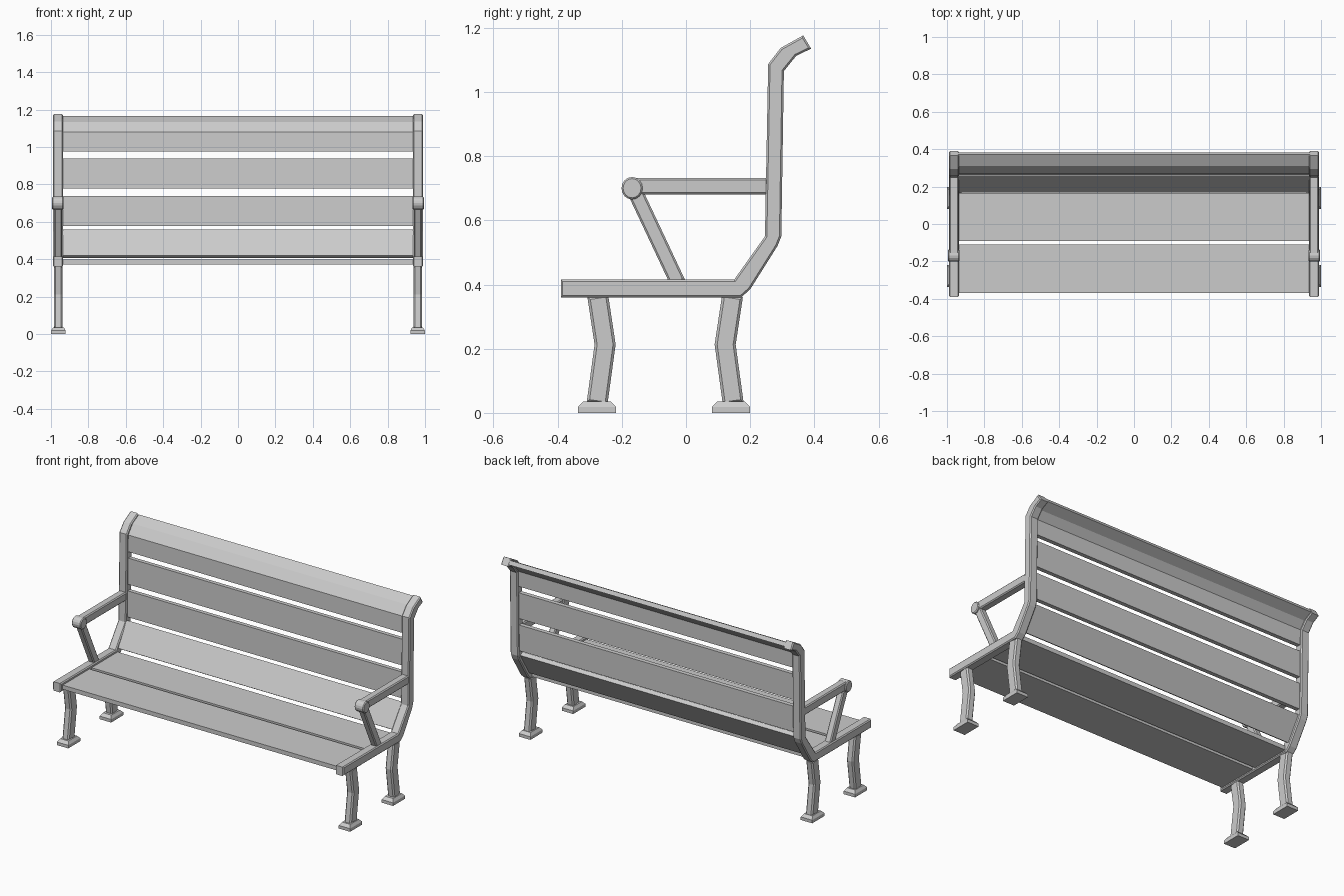
import bpy, bmesh, math
from mathutils import Vector

if "Cube" in bpy.data.objects:
    bpy.data.objects.remove(bpy.data.objects["Cube"])


def finish(name, bm):
    bmesh.ops.recalc_face_normals(bm, faces=bm.faces)
    me = bpy.data.meshes.new(name)
    bm.to_mesh(me)
    bm.free()
    ob = bpy.data.objects.new(name, me)
    bpy.context.collection.objects.link(ob)
    return ob


def mirror(ob):
    """Copy a right-hand part to the left side."""
    pivot = bpy.data.objects.get("mirror_centre")
    if not pivot:
        pivot = bpy.data.objects.new("mirror_centre", None)
        bpy.context.collection.objects.link(pivot)
        pivot.hide_render = True
    m = ob.modifiers.new("mirror", 'MIRROR')
    m.mirror_object = pivot
    return ob


def prism(name, outline, x0, x1, chamfer=0.0):
    """Extrude a (y, z) outline along x and chamfer its rims."""
    bm = bmesh.new()
    face = bm.faces.new([bm.verts.new((x0, y, z)) for y, z in outline])
    res = bmesh.ops.extrude_face_region(bm, geom=[face])
    for g in res["geom"]:
        if isinstance(g, bmesh.types.BMVert):
            g.co.x = x1
    if chamfer:
        rims = [e for e in bm.edges if abs(e.verts[0].co.x - e.verts[1].co.x) < 1e-6]
        bmesh.ops.bevel(bm, geom=rims, offset=chamfer, segments=1,
                        profile=0.5, affect='EDGES')
    return finish(name, bm)


def ribbon(path, width):
    """Outline of constant width around a (y, z) path, with mitred corners."""
    pts = [Vector(p) for p in path]
    left, right = [], []
    for i, p in enumerate(pts):
        a = (p - pts[i - 1]).normalized() if i else (pts[1] - p).normalized()
        b = (pts[i + 1] - p).normalized() if i < len(pts) - 1 else a
        n = Vector((-(a + b).y, (a + b).x)).normalized()
        off = n * (width / 2 / n.dot(Vector((-a.y, a.x))))
        left.append(tuple(p + off))
        right.append(tuple(p - off))
    return left + right[::-1]


# Side frame: seat rail, bend and back post with curled top
frame = [(-0.39, 0.36), (0.172, 0.36), (0.20, 0.385), (0.285, 0.52), (0.297, 0.55),
         (0.305, 1.065), (0.343, 1.112), (0.39, 1.135), (0.365, 1.176),
         (0.295, 1.137), (0.256, 1.087), (0.246, 0.55), (0.15, 0.415), (-0.39, 0.415)]
mirror(prism("side_frame", frame, 0.935, 0.99, 0.006))

# Legs with a slight knee, and their stepped feet
for name, foot_y, path in (
        ("front_leg", -0.277, [(-0.277, 0.03), (-0.252, 0.213), (-0.275, 0.365)]),
        ("back_leg", 0.14, [(0.147, 0.03), (0.122, 0.213), (0.145, 0.365)])):
    mirror(prism(name, ribbon(path, 0.065), 0.938, 0.984, 0.008))
    bm = bmesh.new()
    rings = []
    for z, hx, hy in ((0, 0.039, 0.059), (0.019, 0.039, 0.059), (0.036, 0.028, 0.042)):
        rings.append([bm.verts.new((0.96 + sx * hx, foot_y + sy * hy, z))
                      for sx, sy in ((-1, -1), (1, -1), (1, 1), (-1, 1))])
    bm.faces.new(rings[0])
    bm.faces.new(rings[-1])
    for lo, hi in zip(rings, rings[1:]):
        for i in range(4):
            j = (i + 1) % 4
            bm.faces.new((lo[i], lo[j], hi[j], hi[i]))
    mirror(finish(name.replace("leg", "foot"), bm))

# Armrest, its slanted support and the round front end
mirror(prism("armrest", ribbon([(-0.17, 0.706), (0.255, 0.706)], 0.052), 0.938, 0.986, 0.006))
mirror(prism("armrest_support", ribbon([(-0.16, 0.692), (-0.025, 0.405)], 0.048),
             0.941, 0.983, 0.006))
knob = [(-0.168 + 0.033 * math.cos(i * math.tau / 16),
         0.70 + 0.035 * math.sin(i * math.tau / 16)) for i in range(16)]
mirror(prism("armrest_end", knob, 0.932, 0.994, 0.005))

# Slats between the side frames
slats = {
    "front_seat_slat": [(-0.37, 0.386), (-0.11, 0.386)],
    "rear_seat_slat": [(-0.09, 0.386), (0.165, 0.386)],
    "sloped_back_slat": [(0.180, 0.413), (0.266, 0.553)],
    "lower_back_slat": [(0.272, 0.578), (0.275, 0.738)],
    "middle_back_slat": [(0.276, 0.778), (0.279, 0.938)],
    "top_back_slat": [(0.279, 0.977), (0.281, 1.075), (0.319, 1.124), (0.377, 1.155)],
}
for name, path in slats.items():
    prism(name, ribbon(path, 0.026), -0.945, 0.945)
